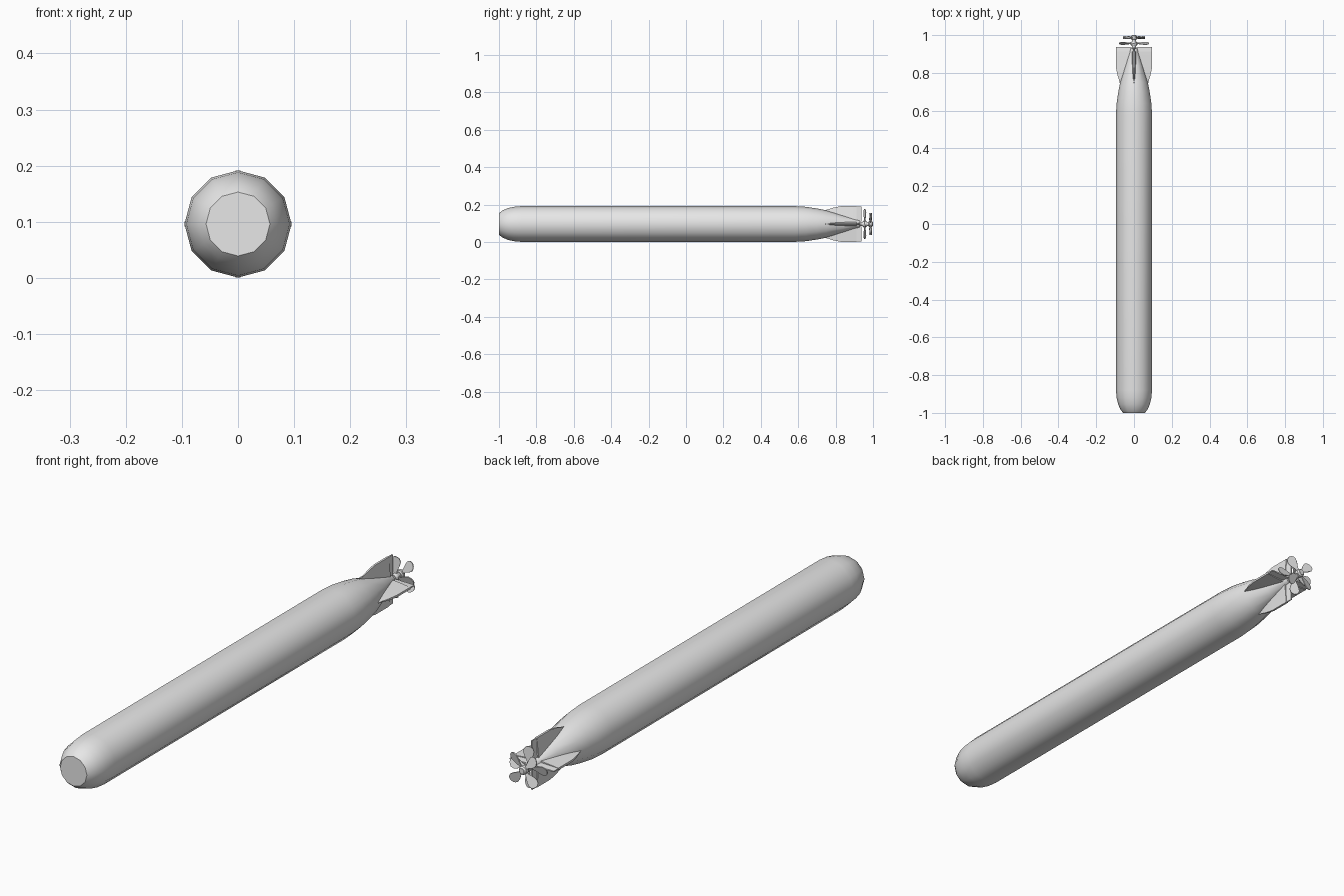
import bpy, bmesh, math
from mathutils import Matrix, Vector

if "Cube" in bpy.data.objects:
    bpy.data.objects.remove(bpy.data.objects["Cube"])

AXIS = 0.096  # height of the body centreline

grey = bpy.data.materials.new("plain grey")
grey.diffuse_color = (0.8, 0.8, 0.8, 1)
grey.use_nodes = True
grey.node_tree.nodes["Principled BSDF"].inputs["Base Color"].default_value = grey.diffuse_color


def finish(bm, name, angle=40):
    bmesh.ops.recalc_face_normals(bm, faces=bm.faces[:])
    me = bpy.data.meshes.new(name)
    bm.to_mesh(me)
    bm.free()
    ob = bpy.data.objects.new(name, me)
    bpy.context.collection.objects.link(ob)
    me.materials.append(grey)
    ob.location.z = AXIS
    bpy.ops.object.select_all(action='DESELECT')
    ob.select_set(True)
    bpy.context.view_layer.objects.active = ob
    bpy.ops.object.shade_smooth_by_angle(angle=math.radians(angle))
    return ob


def lathe(name, profile, sides):
    """Rings of (y, radius) joined along the y axis, with capped ends."""
    bm = bmesh.new()
    rings = []
    for y, r in profile:
        rings.append([bm.verts.new((r * math.sin(math.tau * i / sides), y,
                                    r * math.cos(math.tau * i / sides)))
                      for i in range(sides)])
    for a, b in zip(rings, rings[1:]):
        for i in range(sides):
            j = (i + 1) % sides
            bm.faces.new((a[i], a[j], b[j], b[i]))
    bm.faces.new(rings[0])
    bm.faces.new(rings[-1])
    return finish(bm, name)


def fin(name, stations, turn):
    """Wedge through stations (y, root r, tip r, root half thickness, tip half thickness)."""
    bm = bmesh.new()
    rot = Matrix.Rotation(turn, 3, 'Y')
    sections = []
    for y, r0, r1, t0, t1 in stations:
        pts = [(-t0, y, r0), (t0, y, r0), (t1, y, r1), (-t1, y, r1)]
        sections.append([bm.verts.new(rot @ Vector(p)) for p in pts])
    for a, b in zip(sections, sections[1:]):
        for i in range(4):
            j = (i + 1) % 4
            bm.faces.new((a[i], a[j], b[j], b[i]))
    bm.faces.new(sections[0])
    bm.faces.new(sections[-1])
    return finish(bm, name, 30)


def propeller(name, y, radius, start, pitch):
    """Four pitched teardrop blades around the shaft."""
    outline = [(0.08, 0.005), (0.3, 0.007), (0.55, 0.016), (0.75, 0.020),
               (0.9, 0.016), (0.97, 0.009), (1.0, 0.0)]
    bm = bmesh.new()
    for k in range(4):
        rot = Matrix.Rotation(start + k * math.pi / 2, 3, 'Y') @ Matrix.Rotation(pitch, 3, 'Z')
        pts = [(w, r) for r, w in outline] + [(-w, r) for r, w in outline[-2::-1]]
        sides = []
        for h in (-0.0018, 0.0018):
            ring = [bm.verts.new(rot @ Vector((w, h, r * radius)) + Vector((0, y, 0)))
                    for w, r in pts]
            bm.faces.new(ring)
            sides.append(ring)
        for i in range(len(pts)):
            j = (i + 1) % len(pts)
            bm.faces.new((sides[0][i], sides[0][j], sides[1][j], sides[1][i]))
    return finish(bm, name)


# Twelve-sided hull with blunt nose and tapered tail
lathe("hull", [(-1.0, 0.057), (-0.985, 0.070), (-0.955, 0.084), (-0.92, 0.092),
               (-0.88, 0.0955), (0.58, 0.0955), (0.64, 0.092), (0.70, 0.083),
               (0.75, 0.073), (0.84, 0.046), (0.93, 0.018)], 12)

# Propeller shaft and hubs
lathe("shaft", [(0.925, 0.010), (1.0, 0.010)], 12)
lathe("front_hub", [(0.943, 0.013), (0.948, 0.016), (0.962, 0.016), (0.967, 0.013)], 12)
lathe("rear_hub", [(0.976, 0.013), (0.980, 0.017), (0.994, 0.016), (0.999, 0.011)], 12)

# Four tail fins, each with a thin rudder behind it
fin_shape = [(0.742, 0.060, 0.074, 0.003, 0.001), (0.765, 0.050, 0.080, 0.006, 0.002),
             (0.79, 0.045, 0.088, 0.008, 0.003), (0.83, 0.035, 0.0955, 0.010, 0.004),
             (0.912, 0.014, 0.0955, 0.012, 0.004)]
rudder_shape = [(0.912, 0.014, 0.0945, 0.006, 0.003), (0.938, 0.014, 0.0945, 0.003, 0.002)]
for i, side in enumerate(("top", "right", "bottom", "left")):
    fin(side + "_fin", fin_shape, i * math.pi / 2)
    fin(side + "_rudder", rudder_shape, i * math.pi / 2)

# Contra-rotating propellers
propeller("front_propeller", 0.956, 0.080, 0, math.radians(18))
propeller("rear_propeller", 0.987, 0.075, math.pi / 4, math.radians(-18))
